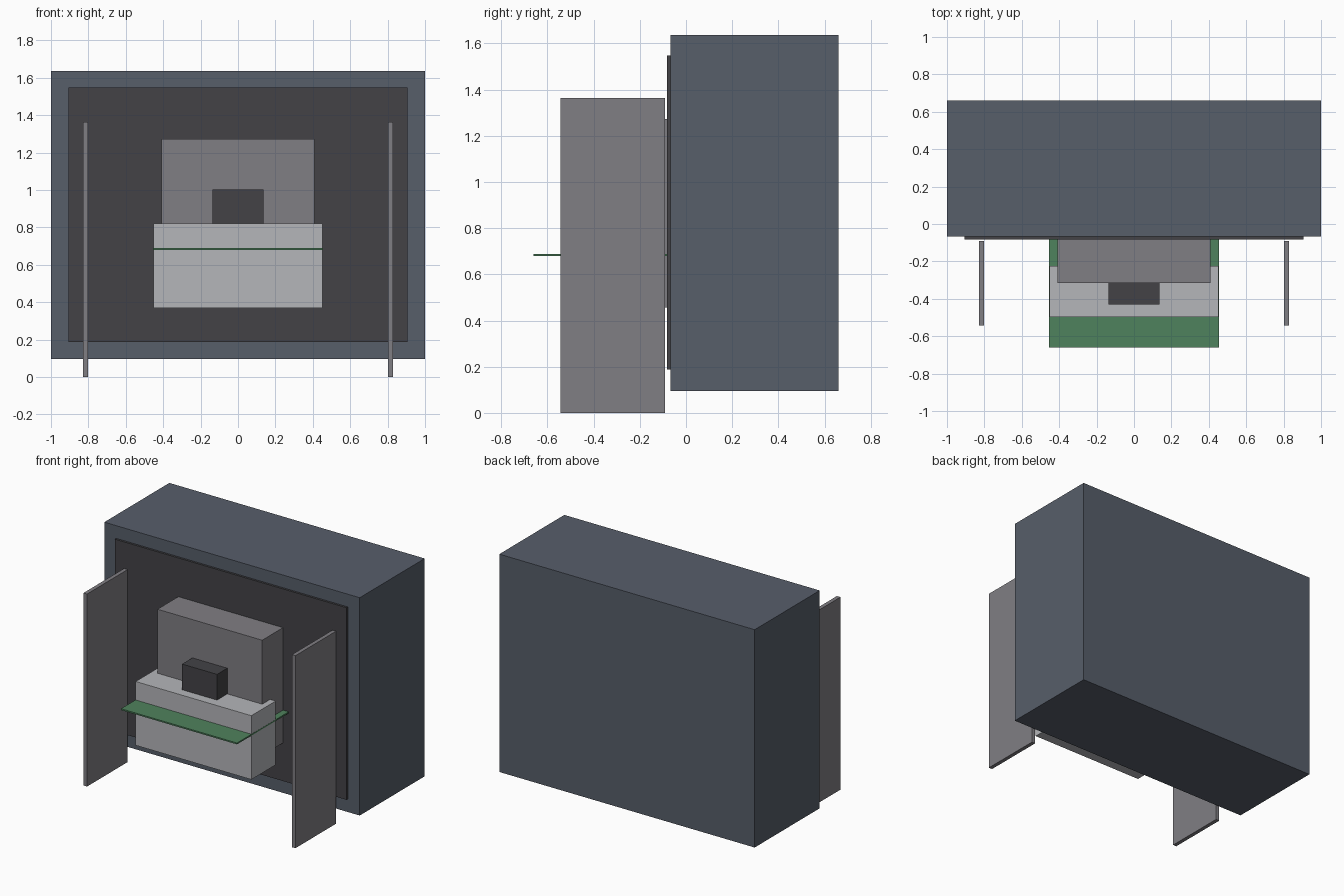
import bpy
import bmesh
from mathutils import Vector

default = bpy.data.objects.get("Cube")
if default:
    bpy.data.objects.remove(default, do_unlink=True)


def material(name, hex_colour):
    # Convert display colour to linear values
    channels = [int(hex_colour[i:i + 2], 16) / 255 for i in (0, 2, 4)]
    linear = [c / 12.92 if c <= 0.04045 else ((c + 0.055) / 1.055) ** 2.4 for c in channels]
    mat = bpy.data.materials.new(name)
    mat.use_nodes = True
    mat.diffuse_color = (*linear, 1)
    mat.node_tree.nodes["Principled BSDF"].inputs["Base Color"].default_value = (*linear, 1)
    return mat


slate = material("slate blue", "575e6a")
charcoal = material("charcoal", "434246")
grey = material("mid grey", "807e83")
pale = material("pale grey", "b5b6ba")
green = material("paper green", "4f825d")


def box(name, x, y, z, mat):
    """Box spanning the given (min, max) range on each axis."""
    low, high = Vector((x[0], y[0], z[0])), Vector((x[1], y[1], z[1]))
    bm = bmesh.new()
    bmesh.ops.create_cube(bm, size=1)
    for v in bm.verts:
        v.co = (low + high) / 2 + v.co * (high - low)
    mesh = bpy.data.meshes.new(name)
    bm.to_mesh(mesh)
    bm.free()
    mesh.materials.append(mat)
    obj = bpy.data.objects.new(name, mesh)
    bpy.context.collection.objects.link(obj)
    return obj


def centred(name, half_width, y, z, mat):
    return box(name, (-half_width, half_width), y, z, mat)


# Cabinet and its front panel
centred("cabinet", 1.0, (-0.067, 0.66), (0.095, 1.637), slate)
centred("front_panel", 0.907, (-0.082, -0.06), (0.187, 1.547), charcoal)

# Mechanism mounted on the panel
centred("rear_housing", 0.41, (-0.315, -0.08), (0.457, 1.273), grey)
centred("front_housing", 0.453, (-0.498, -0.225), (0.368, 0.82), pale)
centred("control_block", 0.137, (-0.43, -0.31), (0.81, 1.002), charcoal)

# Thin sheet passing through the mechanism
centred("sheet", 0.454, (-0.66, -0.08), (0.679, 0.689), green)

# Free-standing plates on both sides
for side, sign in (("left", 1), ("right", -1)):
    xs = sorted((sign * 0.802, sign * 0.83))
    box(side + "_side_plate", xs, (-0.543, -0.09), (0.0, 1.363), grey)
